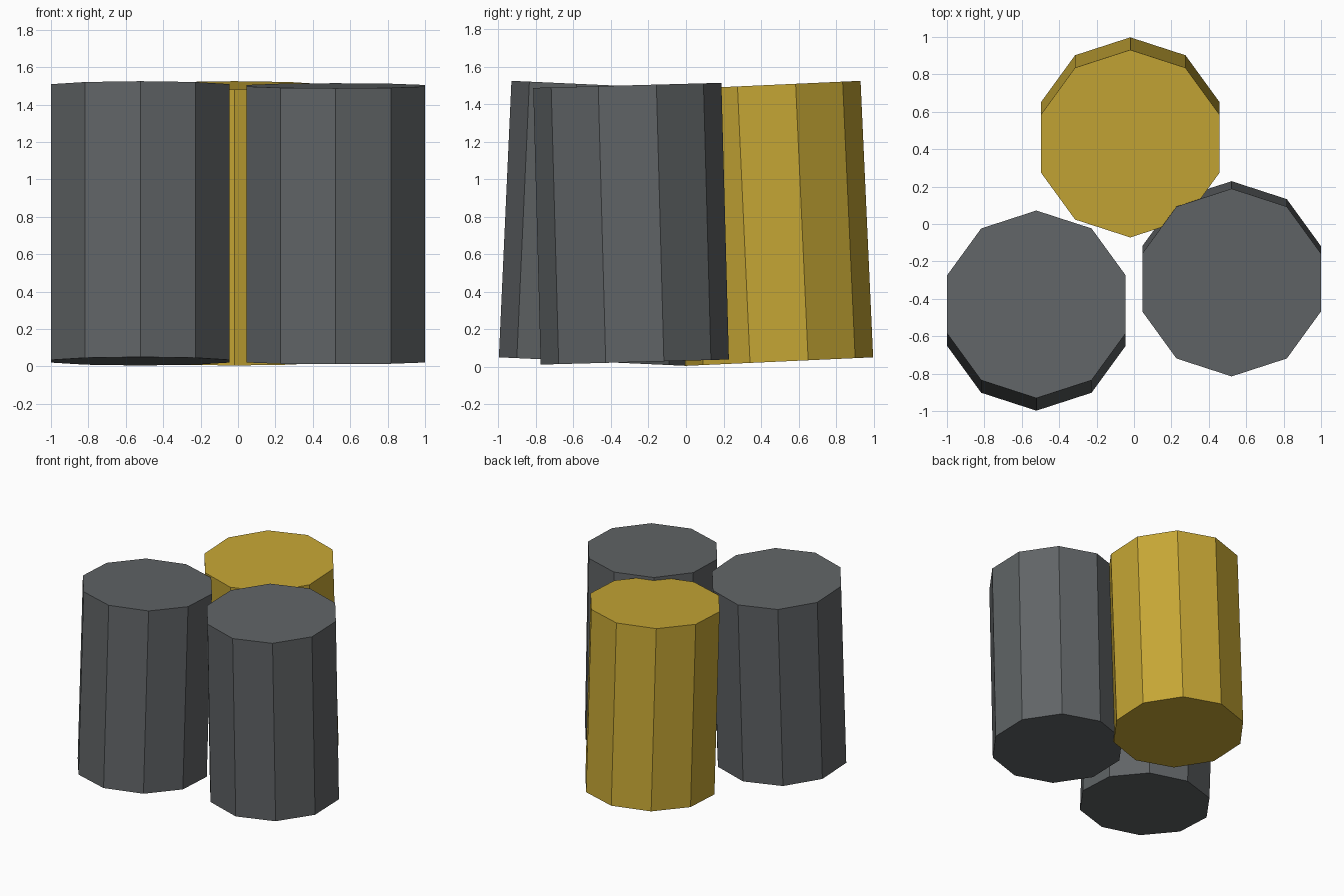
import bpy
import math

cube = bpy.data.objects.get("Cube")
if cube:
    bpy.data.objects.remove(cube, do_unlink=True)


def make_material(name, rgb):
    mat = bpy.data.materials.new(name)
    mat.use_nodes = True
    color = (*rgb, 1)
    mat.diffuse_color = color
    mat.node_tree.nodes["Principled BSDF"].inputs["Base Color"].default_value = color
    return mat


grey = make_material("slate grey", (0.117, 0.127, 0.133))
yellow = make_material("mustard yellow", (0.56, 0.38, 0.035))


def make_barrel(name, location, tilt, mat):
    """Ten-sided flat-shaded barrel, leaning slightly about the x axis."""
    bpy.ops.mesh.primitive_cylinder_add(
        vertices=10, radius=0.502, depth=1.476,
        location=location, rotation=(math.radians(tilt), 0, 0))
    barrel = bpy.context.object
    barrel.name = name
    barrel.data.materials.append(mat)


# Cluster of three barrels
make_barrel("back_barrel", (-0.02, 0.463, 0.765), 2.6, yellow)
make_barrel("right_front_barrel", (-0.522, -0.463, 0.765), -2.6, grey)
make_barrel("left_front_barrel", (0.522, -0.293, 0.763), 1.55, grey)
